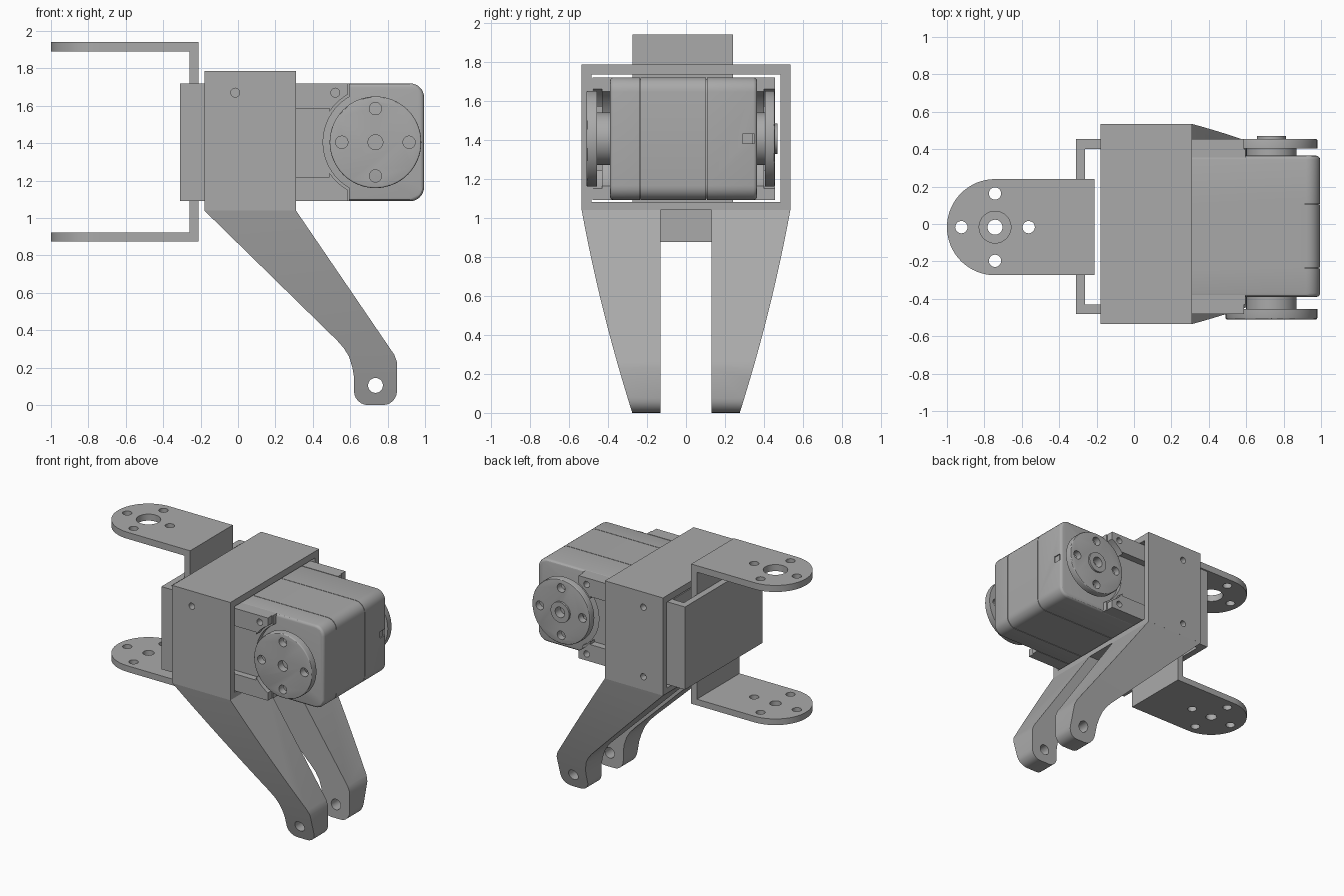
import bpy, bmesh
from math import sin, cos, radians, pi

old = bpy.data.objects.get("Cube")
if old:
    bpy.data.objects.remove(old, do_unlink=True)

grey = bpy.data.materials.new("plain grey")
grey.use_nodes = True
COLOUR = (0.4, 0.4, 0.4, 1)
grey.diffuse_color = COLOUR
grey.node_tree.nodes["Principled BSDF"].inputs["Base Color"].default_value = COLOUR

MAP = {"x": lambda u, v, t: (t, u, v),
       "y": lambda u, v, t: (u, t, v),
       "z": lambda u, v, t: (u, v, t)}
parts = []


def prism(name, pts, axis, a, b, rim=None, rim_width=0.02):
    """Extrude a 2D outline along an axis; optionally round the rim at one end."""
    bm = bmesh.new()
    low = [bm.verts.new(MAP[axis](u, v, a)) for u, v in pts]
    high = [bm.verts.new(MAP[axis](u, v, b)) for u, v in pts]
    caps = {a: bm.faces.new(low), b: bm.faces.new(high)}
    n = len(pts)
    for i in range(n):
        j = (i + 1) % n
        bm.faces.new((low[i], low[j], high[j], high[i]))
    bmesh.ops.recalc_face_normals(bm, faces=bm.faces)
    if rim is not None:
        bmesh.ops.bevel(bm, geom=list(caps[rim].edges), offset=rim_width,
                        segments=3, profile=0.5, affect="EDGES")
    me = bpy.data.meshes.new(name)
    bm.to_mesh(me)
    bm.free()
    me.materials.append(grey)
    ob = bpy.data.objects.new(name, me)
    bpy.context.collection.objects.link(ob)
    parts.append(ob)
    return ob


def arc(cx, cy, r, start, end, n):
    return [(cx + r * cos(radians(start + (end - start) * i / n)),
             cy + r * sin(radians(start + (end - start) * i / n))) for i in range(n + 1)]


def disc(name, cx, cy, r, axis, a, b, n=40, **kw):
    return prism(name, arc(cx, cy, r, 0, 360, n)[:-1], axis, a, b, **kw)


def rect(u0, v0, u1, v1):
    return [(u0, v0), (u1, v0), (u1, v1), (u0, v1)]


def combine(ob, tools, operation="DIFFERENCE"):
    """Apply booleans and discard the tool objects."""
    for tool in tools:
        mod = ob.modifiers.new("combine", "BOOLEAN")
        mod.operation, mod.object, mod.solver = operation, tool, "EXACT"
    deps = bpy.context.evaluated_depsgraph_get()
    me = bpy.data.meshes.new_from_object(ob.evaluated_get(deps))
    ob.modifiers.clear()
    ob.data = me
    for tool in tools:
        parts.remove(tool)
        bpy.data.objects.remove(tool, do_unlink=True)
    return ob


def holes(spots, r, axis, a, b):
    return [disc("hole", u, v, r, axis, a, b, 20) for u, v in spots]


def ring_spots(cx, cy, r=0.18):
    return [(cx + r, cy), (cx, cy + r), (cx - r, cy), (cx, cy - r)]


BOT, TOP = 1.09, 1.72          # servo height range
HX, HZ = 0.735, 1.405          # horn axis

# Sleeve around the servo, with screw holes
sleeve = prism("sleeve", rect(-0.535, 1.04, 0.535, 1.785), "x", -0.18, 0.31)
combine(sleeve, [prism("opening", rect(-0.485, 1.08, 0.485, 1.735), "x", -0.3, 0.4)]
        + holes([(-0.015, 1.67)], 0.024, "y", -0.6, -0.45)
        + holes([(-0.015, 1.67), (-0.015, 1.14)], 0.024, "y", 0.45, 0.6))

# Two sloping legs: front outline trimmed by a curved side outline
leg_front = [(-0.18, 1.04), (0.31, 1.04), (0.835, 0.27), (0.85, 0.23)]
leg_front += arc(0.775, 0.075, 0.075, 0, -90, 6) + arc(0.695, 0.075, 0.075, -90, -180, 6)
leg_front += [(0.62, 0.15), (0.612, 0.2), (0.593, 0.26), (0.565, 0.305), (0.53, 0.345)]
for side, label in ((1, "left_leg"), (-1, "right_leg")):
    leg = prism(label, leg_front, "y", side * 0.13, side * 0.6)
    curve = []
    for i in range(13):
        t = i / 12
        curve.append((side * (0.275 + 0.26 * t + 0.07 * t * (1 - t)), -0.001 + 1.042 * t))
    trim = prism("trim", curve + [(side * 0.1, 1.041), (side * 0.1, -0.001)], "x", -0.5, 1.2)
    combine(leg, [trim], "INTERSECT")
    combine(leg, holes([(HX, 0.105)], 0.04, "y", side * 0.05, side * 0.7))

# Servo case: three slices with fine seams over a slightly smaller core
def case_outline(inset):
    lo, hi, end, r = BOT + inset, TOP - inset, 0.995 - inset, 0.075
    return ([(-0.17, lo)] + arc(end - r, lo + r, r, -90, 0, 6)
            + arc(end - r, hi - r, r, 0, 90, 6) + [(-0.17, hi)])


prism("case_core", case_outline(0.008), "y", -0.36, 0.34)
prism("case_front", case_outline(0), "y", -0.39, -0.237, rim=-0.39)
prism("case_middle", case_outline(0), "y", -0.233, 0.103)
case_back = prism("case_back", case_outline(0), "y", 0.107, 0.365, rim=0.365)
combine(case_back, [prism("socket", rect(0.29, 1.38, 0.35, 1.43), "x", 0.95, 1.1)])


# Side panels and bracket flanges, cut round the horns
def side_outline(x0, r):
    edge = arc(HX, HZ, r, 240, 120, 24)
    x1 = edge[0][0]
    return [(x0, BOT), (x1, BOT)] + edge + [(x1, TOP), (x0, TOP)]


for label, inner, panel, outer in (("front", -0.38, -0.43, -0.48),
                                   ("back", 0.355, 0.40, 0.455)):
    prism(label + "_panel", side_outline(-0.17, 0.28), "y", inner, panel)
    flange = prism(label + "_flange", side_outline(-0.31, 0.295), "y", panel, outer)
    lo, hi = min(panel, outer) - 0.05, max(panel, outer) + 0.05
    spots = [(0.52, 1.67)] + ([(0.52, 1.14)] if label == "back" else [])
    combine(flange, [prism("window", rect(0.1, 1.22, 0.49, 1.585), "y", lo, hi)]
            + holes(spots, 0.024, "y", lo, hi))
prism("bracket_end_plate", rect(-0.43, BOT, 0.40, TOP), "x", -0.31, -0.262)

# Horn wheels on both sides
for label, base, mid, face in (("front", -0.385, -0.455, -0.51),
                               ("back", 0.36, 0.405, 0.455)):
    disc(label + "_hub", HX, HZ, 0.135, "y", base, mid)
    horn = disc(label + "_horn", HX, HZ, 0.245, "y", mid, face, 64, rim=face, rim_width=0.008)
    lo, hi = min(mid, face) - 0.05, max(mid, face) + 0.05
    combine(horn, holes(ring_spots(HX, HZ), 0.033, "y", lo, hi)
            + holes([(HX, HZ)], 0.04, "y", lo, hi))
boss = disc("back_boss", HX, HZ, 0.078, "y", 0.45, 0.47)
combine(boss, holes([(HX, HZ)], 0.04, "y", 0.4, 0.5))

# Rear fork: upright plate and two round-ended arms
AX, AY, AR = -0.743, -0.017, 0.257
prism("fork_upright", rect(AY - AR, 0.875, AY + AR, 1.94), "x", -0.26, -0.212)
arm_outline = [(-0.26, AY - AR), (-0.26, AY + AR)] + arc(AX, AY, AR, 90, 270, 32)
for label, z0, z1, bore in (("upper_arm", 1.89, 1.94, 0.085), ("lower_arm", 0.875, 0.922, 0.04)):
    arm = prism(label, arm_outline, "z", z0, z1)
    combine(arm, holes(ring_spots(AX, AY), 0.033, "z", z0 - 0.1, z1 + 0.1)
            + [disc("bore", AX, AY, bore, "z", z0 - 0.1, z1 + 0.1)])

# Smooth round surfaces, keep edges sharp
bpy.ops.object.select_all(action="DESELECT")
for ob in parts:
    ob.select_set(True)
bpy.context.view_layer.objects.active = parts[0]
bpy.ops.object.shade_smooth_by_angle(angle=radians(30))
